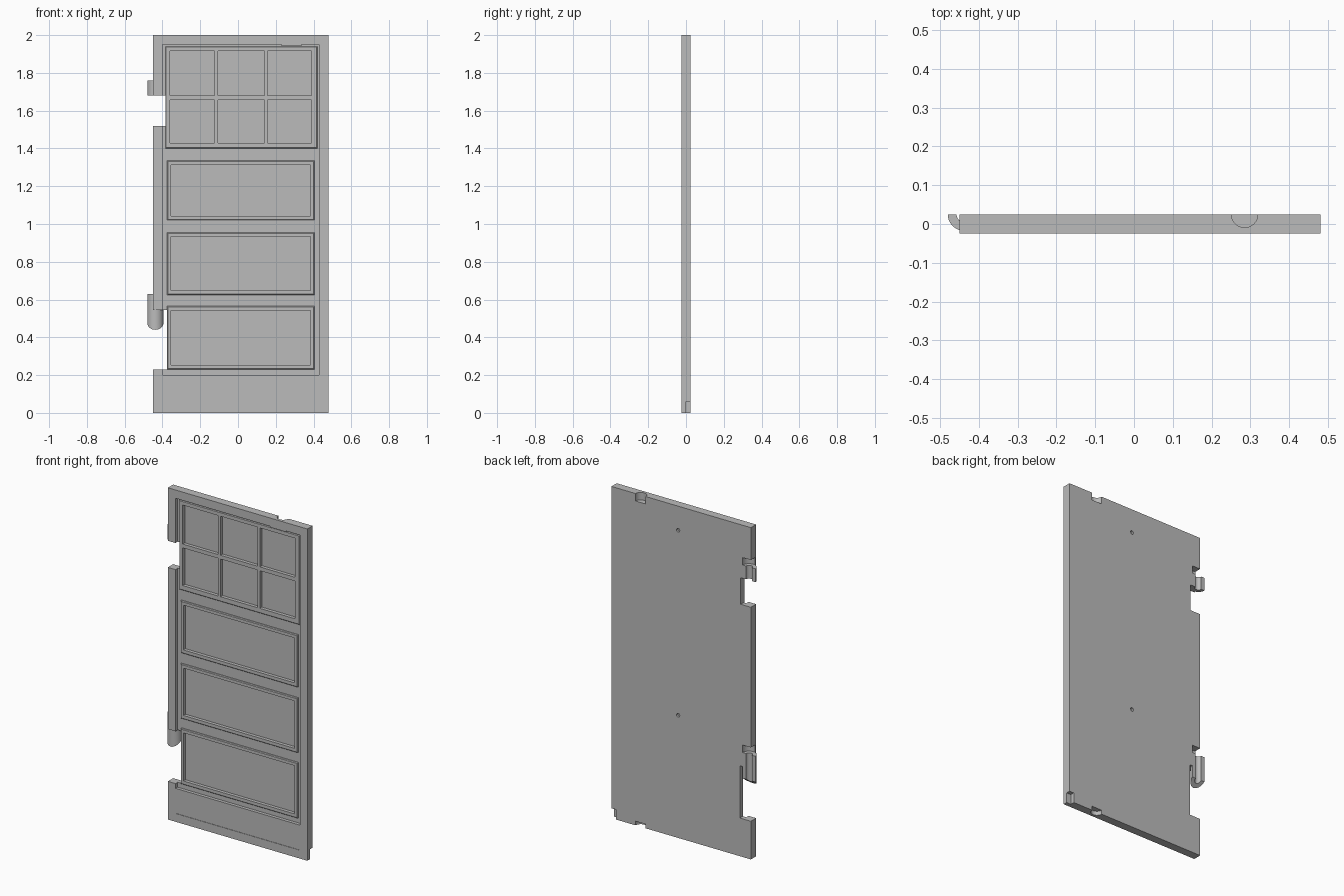
import bpy, bmesh, math

cube = bpy.data.objects.get("Cube")
if cube:
    bpy.data.objects.remove(cube, do_unlink=True)

grey = bpy.data.materials.new("plain grey")
grey.use_nodes = True
colour = (0.5, 0.5, 0.5, 1)
grey.diffuse_color = colour
grey.node_tree.nodes["Principled BSDF"].inputs["Base Color"].default_value = colour

FRONT, BACK = -0.025, 0.025
FIELD, PANEL, MOULDING = -0.003, 0.007, -0.013


def finish(name, bm):
    bmesh.ops.recalc_face_normals(bm, faces=bm.faces)
    mesh = bpy.data.meshes.new(name)
    bm.to_mesh(mesh)
    bm.free()
    mesh.materials.append(grey)
    ob = bpy.data.objects.new(name, mesh)
    bpy.context.collection.objects.link(ob)
    return ob


def loft(name, loops):
    """Solid through matching closed loops of points."""
    bm = bmesh.new()
    rows = [[bm.verts.new(p) for p in loop] for loop in loops]
    n = len(rows[0])
    for a, b in zip(rows, rows[1:]):
        for i in range(n):
            j = (i + 1) % n
            bm.faces.new((a[i], a[j], b[j], b[i]))
    bm.faces.new(rows[0])
    bm.faces.new(rows[-1])
    return finish(name, bm)


def rect(x0, x1, z0, z1, y, inset=0):
    x0, x1, z0, z1 = x0 + inset, x1 - inset, z0 + inset, z1 - inset
    return [(x0, y, z0), (x1, y, z0), (x1, y, z1), (x0, y, z1)]


def box(name, x0, x1, z0, z1, y0, y1):
    return loft(name, [rect(x0, x1, z0, z1, y0), rect(x0, x1, z0, z1, y1)])


def rod(name, x, y, r, z0, z1):
    """Upright cylinder."""
    ring = [(x + r * math.cos(i * math.tau / 32), y + r * math.sin(i * math.tau / 32))
            for i in range(32)]
    return loft(name, [[(px, py, z) for px, py in ring] for z in (z0, z1)])


def cut(cutter, *targets):
    for target in targets:
        mod = target.modifiers.new("cut", "BOOLEAN")
        mod.operation, mod.solver, mod.object = "DIFFERENCE", "EXACT", cutter
        bpy.context.view_layer.objects.active = target
        bpy.ops.object.modifier_apply(modifier=mod.name)
    bpy.data.objects.remove(cutter, do_unlink=True)


# Door slab with its sunken field and slightly sunken kick plate
slab = box("door_slab", -0.45, 0.48, 0, 2, FRONT, BACK)
cut(box("cutter", -0.40, 0.43, 0.20, 1.95, -0.1, FIELD), slab)
cut(box("cutter", -0.40, 0.43, 0.05, 0.21, -0.1, -0.0225), slab)

# Hinge side openings
for z0, z1, x in [(1.52, 1.68, -0.382), (0.23, 0.545, -0.377)]:
    cut(box("cutter", -0.6, x, z0, z1, -0.1, 0.1), slab)

# Round latch notches at top and bottom, and the lower back corner notch
cut(rod("cutter", 0.285, BACK, 0.034, 1.955, 2.1), slab)
cut(rod("cutter", 0.285, BACK, 0.034, -0.1, 0.025), slab)
cut(box("cutter", 0.45, 0.6, -0.1, 0.06, 0, 0.1), slab)
box("latch_guard", 0.23, 0.336, 1.943, 1.951, FRONT + 0.002, 0.005)

# Small blind holes in the back
for z in (1.855, 0.74):
    pin = rod("cutter", 0, 0, 0.011, -0.012, 0.05)
    pin.rotation_euler.x = -math.pi / 2
    pin.location = (0.035, BACK, z)
    bpy.context.view_layer.update()
    cut(pin, slab)


def moulding(name, x0, x1, z0, z1, panes):
    """Raised chamfered surround with sunken panes."""
    ob = loft(name, [rect(x0, x1, z0, z1, FIELD + 0.003),
                     rect(x0, x1, z0, z1, MOULDING + 0.004),
                     rect(x0, x1, z0, z1, MOULDING, 0.004)])
    for pane in panes:
        cut(box("cutter", *pane, -0.1, PANEL), slab, ob)


# Glazed window: two rows of three panes
columns = [(-0.36, -0.125), (-0.107, 0.14), (0.155, 0.39)]
rows = [(1.43, 1.657), (1.68, 1.915)]
moulding("window_moulding", -0.385, 0.42, 1.40, 1.94,
         [c + r for c in columns for r in rows])

# Three lower panels
for name, z0, z1 in [("upper", 1.02, 1.335), ("middle", 0.625, 0.955), ("lower", 0.23, 0.565)]:
    moulding(name + "_panel_moulding", -0.375, 0.405, z0, z1,
             [(-0.355, 0.385, z0 + 0.023, z1 - 0.022)])

# Half-pipe hinge hooks, with clearance pockets above them
HX, OUTER, INNER = -0.4375, 0.0425, 0.02


def hook(name, z0, z1, slope):
    angles = [math.pi * (1 + i / 16) for i in range(17)]
    arc = [(HX + r * math.cos(a), BACK + r * math.sin(a))
           for r, order in ((OUTER, angles), (INNER, angles[::-1])) for a in order]
    bottom = [(x, y, z0 + slope * (y - BACK + OUTER) / OUTER) for x, y in arc]
    return loft(name, [bottom, [(x, y, z1) for x, y in arc]])


for name, z0, z1, slope in [("upper_hinge_hook", 1.68, 1.76, 0), ("lower_hinge_hook", 0.44, 0.63, 0.035)]:
    cut(rod("cutter", HX, BACK, OUTER, z1, z1 + 0.045), slab)
    cut(rod("cutter", HX, BACK, INNER, z0 - 0.01, z1 + 0.01), slab)
    hook(name, z0, z1, slope)

# Crisp edges, smooth round parts
for ob in bpy.context.collection.objects:
    if ob.type == "MESH" and grey.name in ob.data.materials:
        bpy.ops.object.select_all(action="DESELECT")
        ob.select_set(True)
        bpy.context.view_layer.objects.active = ob
        bpy.ops.object.shade_smooth_by_angle(angle=math.radians(30))
